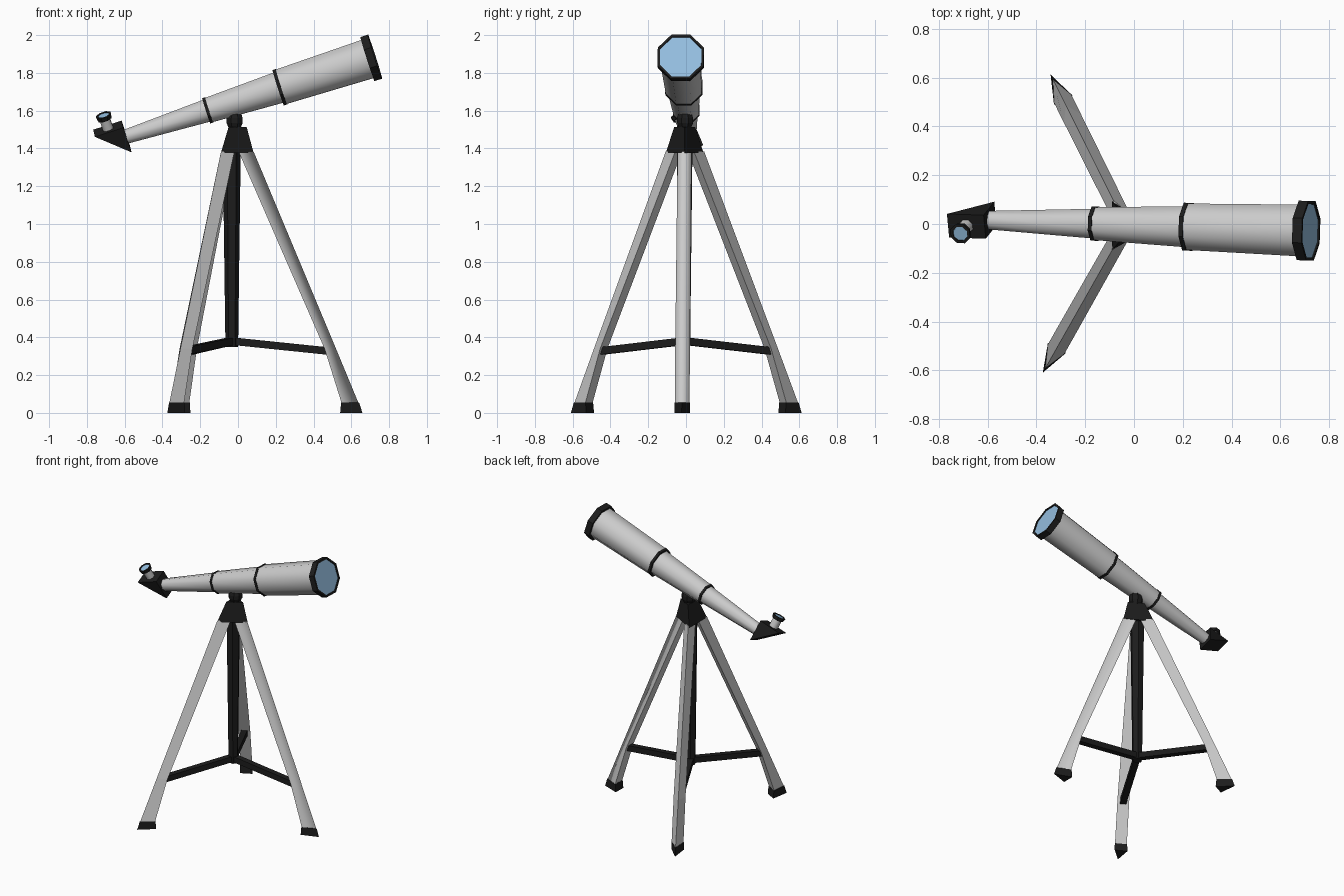
import bpy, bmesh
from math import radians, cos, sin, pi, tau
from mathutils import Matrix, Vector

if "Cube" in bpy.data.objects:
    bpy.data.objects.remove(bpy.data.objects["Cube"])


def material(name, color):
    m = bpy.data.materials.new(name)
    m.diffuse_color = color
    m.use_nodes = True
    m.node_tree.nodes["Principled BSDF"].inputs["Base Color"].default_value = m.diffuse_color
    return m


BLACK = material("black_plastic", (0.012, 0.012, 0.012, 1))
GLASS = material("blue_glass", (0.3, 0.52, 0.75, 1))


def loft(name, rings, mat=None, matrix=Matrix(), smooth=()):
    """Skin a stack of equal-sized rings, cap both ends; smooth = side indices."""
    bm = bmesh.new()
    loops = [[bm.verts.new(matrix @ Vector(p)) for p in r] for r in rings]
    n = len(loops[0])
    for a, b in zip(loops, loops[1:]):
        for i in range(n):
            j = (i + 1) % n
            bm.faces.new((a[i], a[j], b[j], b[i])).smooth = i in smooth
    bm.faces.new(loops[0])
    bm.faces.new(loops[-1])
    bmesh.ops.recalc_face_normals(bm, faces=bm.faces)
    me = bpy.data.meshes.new(name)
    bm.to_mesh(me)
    bm.free()
    ob = bpy.data.objects.new(name, me)
    bpy.context.collection.objects.link(ob)
    if mat:
        me.materials.append(mat)
    return ob


def turned(name, profile, mat=None, matrix=Matrix(), n=8, phase=pi / 8, smooth=False):
    """Polygonal turned part along local z; profile = (height, flat radius)."""
    k = 1 / cos(pi / n)
    rings = [[(r * k * cos(tau * i / n + phase), r * k * sin(tau * i / n + phase), h)
              for i in range(n)] for h, r in profile]
    return loft(name, rings, mat, matrix, range(n) if smooth else ())


# Optical tube frame: local x runs along the tube towards the big lens
tube = (Matrix.Translation((0, -0.004, 1.653)) @ Matrix.Rotation(radians(-1.9), 4, 'Z')
        @ Matrix.Rotation(radians(-17.8), 4, 'Y'))
along = tube @ Matrix.Rotation(pi / 2, 4, 'Y')

# Three telescoping tube sections
turned("rear_tube", [(-0.64, 0.037), (-0.165, 0.061)], None, along, smooth=True)
turned("middle_tube", [(-0.165, 0.067), (0.235, 0.084)], None, along, smooth=True)
turned("front_tube", [(0.235, 0.095), (0.73, 0.106)], None, along, smooth=True)

# Dark rings, lens hood and lens
turned("rear_ring", [(-0.176, 0.07), (-0.16, 0.07)], BLACK, along)
turned("front_ring", [(0.224, 0.098), (0.242, 0.098)], BLACK, along)
turned("lens_hood", [(0.721, 0.122), (0.762, 0.122), (0.762, 0.11), (0.75, 0.11)], BLACK, along)
turned("main_lens", [(0.74, 0.109), (0.756, 0.109)], GLASS, along)

# Wedge-shaped diagonal and eyepiece, rolled about the tube axis
roll = tube @ Matrix.Rotation(radians(22.5), 4, 'X')
wedge = [(-0.62, 0.074), (-0.778, 0.074), (-0.62, -0.074)]
loft("diagonal_housing", [[(x, y, z) for x, z in wedge] for y in (-0.052, 0.052)], BLACK, roll)
eye = roll @ Matrix.Translation((-0.70, 0, 0))
turned("eyepiece_tube", [(0.06, 0.028), (0.14, 0.028)], None, eye, smooth=True)
turned("eyepiece_cup", [(0.132, 0.036), (0.157, 0.041), (0.157, 0.03), (0.15, 0.03)], BLACK, eye)
turned("eyepiece_lens", [(0.145, 0.029), (0.154, 0.029)], GLASS, eye)

# Tripod head, mount and centre post
CX, CY = -0.033, -0.007
centre = Matrix.Translation((CX, CY, 0))


def triangle(r, z, dx=0):
    return [(dx + r * cos(tau * i / 3), r * sin(tau * i / 3), z) for i in range(3)]


loft("tripod_head", [triangle(0.116, 1.375), triangle(0.064, 1.513, 0.015)], BLACK, centre)
turned("mount", [(1.505, 0.03), (1.535, 0.043), (1.56, 0.043), (1.6, 0.03)], BLACK,
       Matrix.Translation((-0.018, -0.005, 0)))
turned("centre_post", [(0.35, 0.029), (1.38, 0.041)], BLACK, centre, n=6, phase=0)


# Legs with a ridge facing out, feet and spreader arms
def leg_section(z, outer, inner, half):
    return [(outer, 0, z), (inner, half, z), (inner, -half, z)]


for label, angle in (("right", -1.3), ("back_left", 116.5), ("front_left", 240.5)):
    m = centre @ Matrix.Rotation(radians(angle), 4, 'Z')
    loft(label + "_leg", [leg_section(0.05, 0.672, 0.583, 0.039),
                          leg_section(0.34, 0.552, 0.492, 0.039),
                          leg_section(1.385, 0.115, 0.036, 0.037)],
         None, m, (0, 2) if label == "right" else ())
    loft(label + "_foot", [leg_section(0, 0.692, 0.575, 0.042),
                           leg_section(0.055, 0.674, 0.58, 0.041)], BLACK, m)
    loft(label + "_spreader", [[(x, y, z + dz) for y, dz in
                                ((-0.02, -0.02), (0.02, -0.02), (0.02, 0.02), (-0.02, 0.02))]
                               for x, z in ((0, 0.38), (0.505, 0.328))], BLACK, m)
